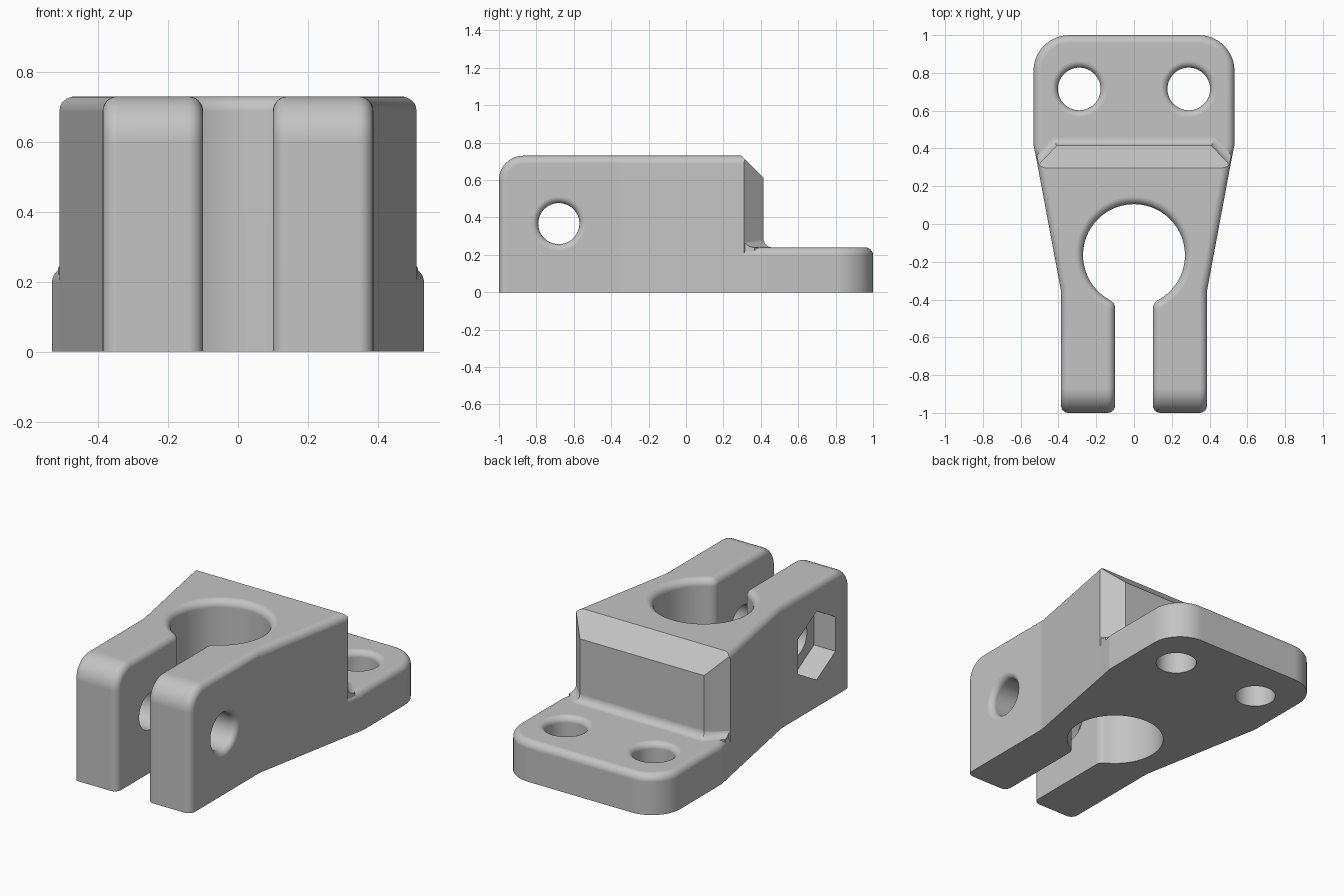
import bpy, bmesh
from math import sin, cos, pi, radians, atan2, sqrt
from mathutils import Matrix, Vector

if "Cube" in bpy.data.objects:
    bpy.data.objects.remove(bpy.data.objects["Cube"], do_unlink=True)

SEG = 12               # steps per quarter round
TOP, PLATE = 0.73, 0.24
BACK = 0.415
ARM, SLOT = 0.387, 0.10
EDGE = 0.042           # fillet on most edges


def arc(cx, cy, r, a0, a1, n=SEG):
    return [(cx + r * cos(a0 + (a1 - a0) * i / n), cy + r * sin(a0 + (a1 - a0) * i / n))
            for i in range(n + 1)]


def prism(points, z0, z1):
    bm = bmesh.new()
    face = bm.faces.new([bm.verts.new((x, y, z0)) for x, y in points])
    new = bmesh.ops.extrude_face_region(bm, geom=[face])["geom"]
    up = [v for v in new if isinstance(v, bmesh.types.BMVert)]
    bmesh.ops.translate(bm, verts=up, vec=(0, 0, z1 - z0))
    bmesh.ops.recalc_face_normals(bm, faces=bm.faces)
    return bm


def skin(rings):
    """Join equal closed rings of points into a capped solid."""
    bm = bmesh.new()
    loops = [[bm.verts.new(p) for p in ring] for ring in rings]
    n = len(loops[0])
    for a, b in zip(loops, loops[1:]):
        for i in range(n):
            j = (i + 1) % n
            bm.faces.new((a[i], a[j], b[j], b[i]))
    bm.faces.new(loops[0])
    bm.faces.new(loops[-1])
    bmesh.ops.recalc_face_normals(bm, faces=bm.faces)
    return bm


def lathe(profile, matrix, n=48):
    return skin([[matrix @ Vector((r * cos(2 * pi * i / n), r * sin(2 * pi * i / n), h))
                  for i in range(n)] for r, h in profile])


def hole_profile(r, bottom, surface, f=0.035):
    """Straight hole whose mouth flares out in a quarter round."""
    mouth = [(r + f - f * cos(pi / 2 * i / SEG), surface - f + f * sin(pi / 2 * i / SEG))
             for i in range(SEG + 1)]
    return [(r, bottom)] + mouth + [(r + f, surface + 0.1)]


def bevel(bm, edges, offset):
    bmesh.ops.bevel(bm, geom=edges, offset=offset, offset_type='OFFSET', segments=SEG,
                    profile=0.5, affect='EDGES', clamp_overlap=False)
    bmesh.ops.recalc_face_normals(bm, faces=bm.faces)


def trim(bm, co, no):
    geom = bm.verts[:] + bm.edges[:] + bm.faces[:]
    cut = bmesh.ops.bisect_plane(bm, geom=geom, plane_co=co, plane_no=no,
                                 clear_outer=True)["geom_cut"]
    bmesh.ops.edgeloop_fill(bm, edges=[e for e in cut if isinstance(e, bmesh.types.BMEdge)])
    bmesh.ops.recalc_face_normals(bm, faces=bm.faces)


def make(name, bm):
    mesh = bpy.data.meshes.new(name)
    bm.to_mesh(mesh)
    bm.free()
    obj = bpy.data.objects.new(name, mesh)
    bpy.context.collection.objects.link(obj)
    return obj


def combine(target, other, operation):
    mod = target.modifiers.new("combine", 'BOOLEAN')
    mod.operation, mod.solver, mod.object = operation, 'EXACT', other
    bpy.context.view_layer.objects.active = target
    bpy.ops.object.modifier_apply(modifier=mod.name)
    bpy.data.objects.remove(other, do_unlink=True)


def mirrored(half):
    return half + [(-x, y) for x, y in reversed(half) if abs(x) > 1e-5]


# Clamp body: bore, slot and two arms in plan
bore_y, bore_r, lip = -0.165, 0.27, 0.05
drop = sqrt((bore_r + lip) ** 2 - (SLOT + lip) ** 2)
turn = atan2(drop, SLOT + lip)
half = arc(0, bore_y, bore_r, pi / 2, -turn, 24)
half += arc(SLOT + lip, bore_y - drop, lip, pi - turn, pi)[1:]
half += [(SLOT, -1), (ARM, -1), (ARM, -0.35), (0.53, BACK)]
bm = prism(mirrored(half), -0.1, TOP)

# Large round on the arm noses, then the small fillet on the rim
bevel(bm, [e for e in bm.edges
           if all(v.co.y < -0.99 and v.co.z > TOP - 0.01 for v in e.verts)], 0.13)
rim = [e for e in bm.edges if e.calc_face_angle(0) > radians(80)
       and not all(v.co.z < -0.09 for v in e.verts)
       and not all(v.co.y > BACK - 0.01 for v in e.verts)]
bevel(bm, rim, EDGE)

# Chamfers on the back top edge and back corners
trim(bm, (0, BACK, 0.612), (0, 1, 1))
for s in (1, -1):
    trim(bm, (s * 0.41, BACK, 0), (s * 0.105, 0.10, 0))
bracket = make("clamp_bracket", bm)

# Mounting plate
half = [(0.47, 0.2), (0.51, 0.31), (0.532, 0.42)] + arc(0.342, 0.81, 0.19, 0, pi / 2)
bm = prism(mirrored(half), -0.06, PLATE)
bevel(bm, [e for e in bm.edges if all(v.co.z > PLATE - 0.01 for v in e.verts)], EDGE)
combine(bracket, make("mounting_plate", bm), 'UNION')

# Hollow fillet between the plate and the body
r = 0.045
section = [(-0.02, -0.03), (r, -0.03)]
section += [(r - r * sin(a), r - r * cos(a)) for a in [pi / 2 * i / SEG for i in range(SEG + 1)]]
section += [(-0.02, r)]
path = [(0.505, 0.31, 0.22, 1.24), (0.41, BACK, 0.42, 1.0)]
path += [(-x, y, -dx, dy) for x, y, dx, dy in reversed(path)]
bm = skin([[(x + dx * d, y + dy * d, PLATE + h) for d, h in section] for x, y, dx, dy in path])
combine(bracket, make("plate_fillet", bm), 'UNION')

# Flat underside
box = [(-2, -2), (2, -2), (2, 2), (-2, 2)]
combine(bracket, make("floor_cutter", prism(box, -1, 0)), 'DIFFERENCE')

# Mounting holes
for s in (1, -1):
    place = Matrix.Translation((s * 0.29, 0.715, 0))
    cutter = make("mounting_hole", lathe(hole_profile(0.113, -0.1, PLATE), place))
    combine(bracket, cutter, 'DIFFERENCE')

# Clamp screw hole and hexagonal nut pocket
across = Matrix.Translation((0, -0.68, 0.367)) @ Matrix.Rotation(pi / 2, 4, 'Y')
cutter = make("screw_hole", lathe(hole_profile(0.11, -0.6, ARM), across))
combine(bracket, cutter, 'DIFFERENCE')
cutter = make("nut_pocket", lathe([(0.205, -0.6), (0.205, -0.245)], across, 6))
combine(bracket, cutter, 'DIFFERENCE')

# Grey material
grey = bpy.data.materials.new("light_grey")
grey.use_nodes = True
colour = (0.55, 0.55, 0.55, 1)
grey.diffuse_color = colour
shader = next(n for n in grey.node_tree.nodes if n.type == 'BSDF_PRINCIPLED')
shader.inputs["Base Color"].default_value = colour
bracket.data.materials.clear()
bracket.data.materials.append(grey)
for poly in bracket.data.polygons:
    poly.material_index = 0

# Smooth rounds, crisp flats
bpy.ops.object.select_all(action='DESELECT')
bracket.select_set(True)
bpy.context.view_layer.objects.active = bracket
bpy.ops.object.shade_smooth_by_angle(angle=radians(9.5))
weighted = bracket.modifiers.new("weighted_normals", 'WEIGHTED_NORMAL')
weighted.keep_sharp = True
